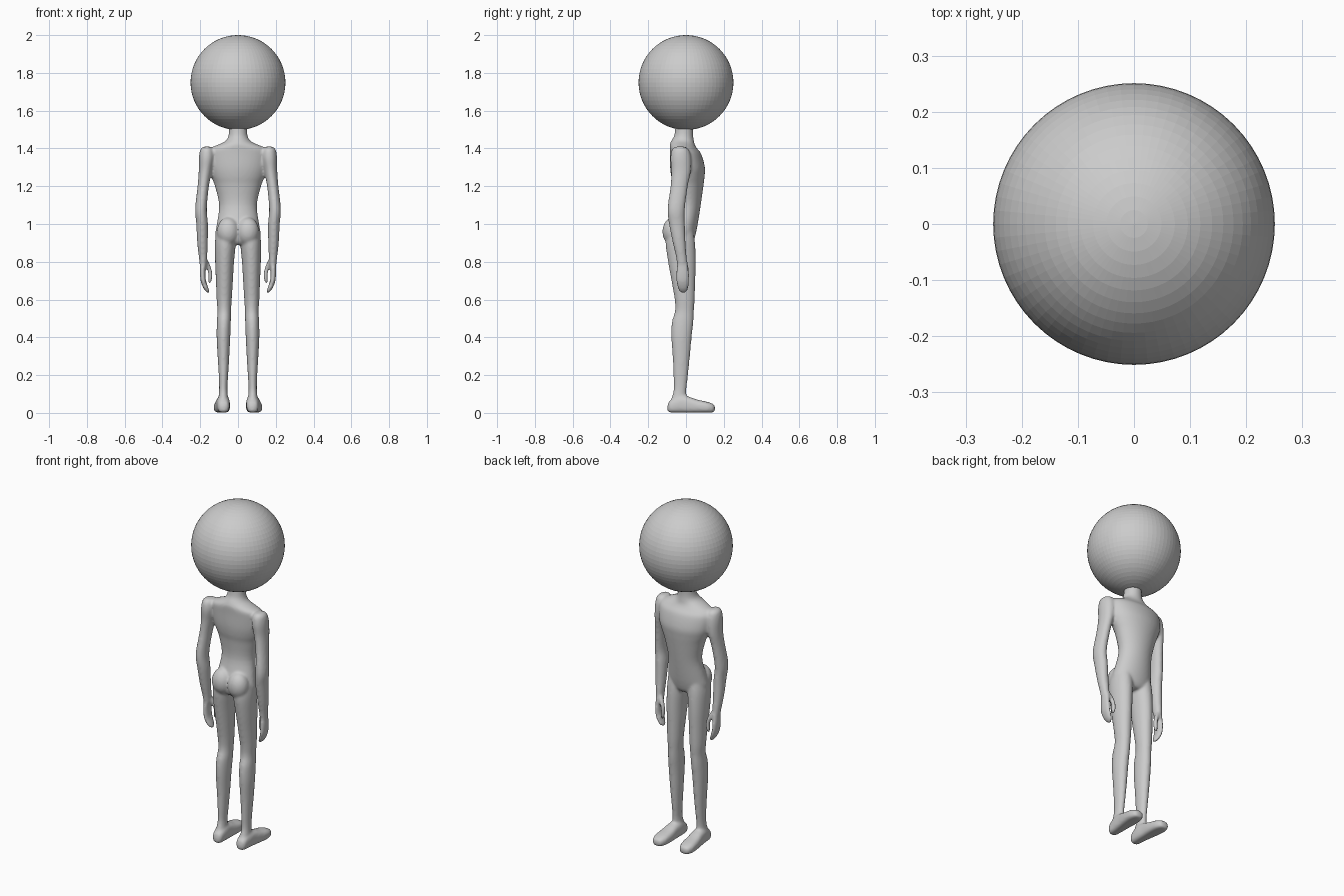
import bpy, bmesh, math
from mathutils import Vector, Matrix

bm = bmesh.new()


def spline(rows, steps=4):
    """Catmull-Rom interpolation of the section rows."""
    v = [Vector(r) for r in rows]
    out = []
    for i in range(len(v) - 1):
        p0, p1, p2, p3 = v[max(i - 1, 0)], v[i], v[i + 1], v[min(i + 2, len(v) - 1)]
        for k in range(steps):
            t = k / steps
            out.append(0.5 * (2 * p1 + (p2 - p0) * t + (2 * p0 - 5 * p1 + 4 * p2 - p3) * t * t
                              + (3 * p1 - p0 - 3 * p2 + p3) * t ** 3))
    return out + [v[-1]]


def loft(rows, side=1, along_y=False, power=1.0, n=32):
    """Closed loft; rows are (height, centre a, centre b, radius a, radius b)."""
    rings = []
    for h, a, b, ra, rb in spline(rows):
        ring = []
        for i in range(n):
            t = 2 * math.pi * i / n
            c, s = math.cos(t), math.sin(t)
            p = side * (a + ra * math.copysign(abs(c) ** power, c))
            q = b + rb * math.copysign(abs(s) ** power, s)
            ring.append(bm.verts.new((p, h, max(q, 0.002)) if along_y else (p, q, h)))
        rings.append(ring)
    faces = [bm.faces.new(rings[0]), bm.faces.new(rings[-1][::-1])]
    for r0, r1 in zip(rings, rings[1:]):
        for i in range(n):
            j = (i + 1) % n
            faces.append(bm.faces.new((r0[j], r0[i], r1[i], r1[j])))
    bmesh.ops.recalc_face_normals(bm, faces=faces)


def ellipsoid(loc, radii):
    m = Matrix.Translation(loc) @ Matrix.Diagonal((*radii, 1))
    bmesh.ops.create_uvsphere(bm, u_segments=24, v_segments=16, radius=1, matrix=m)


# neck and torso
loft([(1.53, 0, -.008, .047, .047), (1.47, 0, -.012, .05, .05), (1.44, 0, -.018, .066, .06),
      (1.42, 0, -.02, .105, .066), (1.40, 0, -.014, .15, .072), (1.37, 0, -.002, .165, .083),
      (1.30, 0, .008, .158, .092), (1.25, 0, .010, .142, .088), (1.20, 0, .012, .122, .080),
      (1.10, 0, .008, .10, .070), (1.0, 0, -.012, .112, .074), (.95, 0, -.022, .12, .074),
      (.91, 0, -.026, .112, .066), (.89, 0, -.026, .07, .05)], n=48)

for side in (-1, 1):
    # buttock
    ellipsoid((side * .052, -.068, .96), (.06, .057, .075))
    # leg
    loft([(.97, .065, -.03, .05, .068), (.9, .067, -.03, .055, .078), (.8, .071, -.022, .05, .073),
          (.7, .072, -.014, .045, .063), (.6, .073, -.007, .040, .053), (.54, .073, -.008, .036, .050),
          (.48, .075, -.018, .037, .057), (.4, .077, -.024, .036, .054), (.3, .077, -.025, .031, .046),
          (.2, .077, -.028, .025, .039), (.12, .078, -.032, .022, .034), (.06, .078, -.04, .027, .042),
          (.03, .078, -.04, .025, .04)], side)
    # foot
    loft([(-.098, .076, .026, .012, .014), (-.085, .077, .033, .028, .032), (-.035, .078, .045, .035, .046),
          (.01, .081, .042, .037, .045), (.06, .084, .034, .042, .036), (.11, .087, .029, .042, .030),
          (.142, .088, .025, .031, .023), (.153, .088, .024, .016, .014)], side, True, .75)
    # arm
    loft([(1.41, .165, -.032, .016, .022), (1.395, .165, -.03, .034, .044), (1.35, .166, -.028, .041, .055),
          (1.28, .173, -.026, .035, .052), (1.2, .184, -.036, .030, .046), (1.08, .196, -.052, .031, .046),
          (1.0, .190, -.048, .031, .042), (.9, .188, -.036, .028, .034), (.82, .185, -.024, .022, .028),
          (.78, .184, -.02, .018, .028)], side)
    # curled fingers and thumb
    loft([(.80, .183, -.02, .018, .028), (.75, .187, -.018, .015, .033), (.70, .184, -.018, .014, .034),
          (.665, .172, -.016, .014, .030), (.645, .162, -.015, .011, .022), (.636, .158, -.015, .006, .012)], side)
    loft([(.81, .172, -.01, .012, .014), (.77, .154, .0, .012, .014), (.73, .146, .004, .011, .013),
          (.70, .149, .004, .010, .011), (.685, .153, .004, .006, .007)], side)

# fuse the parts into one smooth skin
mesh = bpy.data.meshes.new("body")
bm.to_mesh(mesh)
bm.free()
body = bpy.data.objects.new("body", mesh)
bpy.context.collection.objects.link(body)
rem = body.modifiers.new("fuse", 'REMESH')
rem.mode = 'VOXEL'
rem.voxel_size = 0.007
rem.use_smooth_shade = True
smo = body.modifiers.new("soften", 'SMOOTH')
smo.factor = 0.5
smo.iterations = 8

# head
bpy.ops.mesh.primitive_uv_sphere_add(segments=64, ring_count=32, radius=.251, location=(0, 0, 1.749))
bpy.context.object.name = "head"
